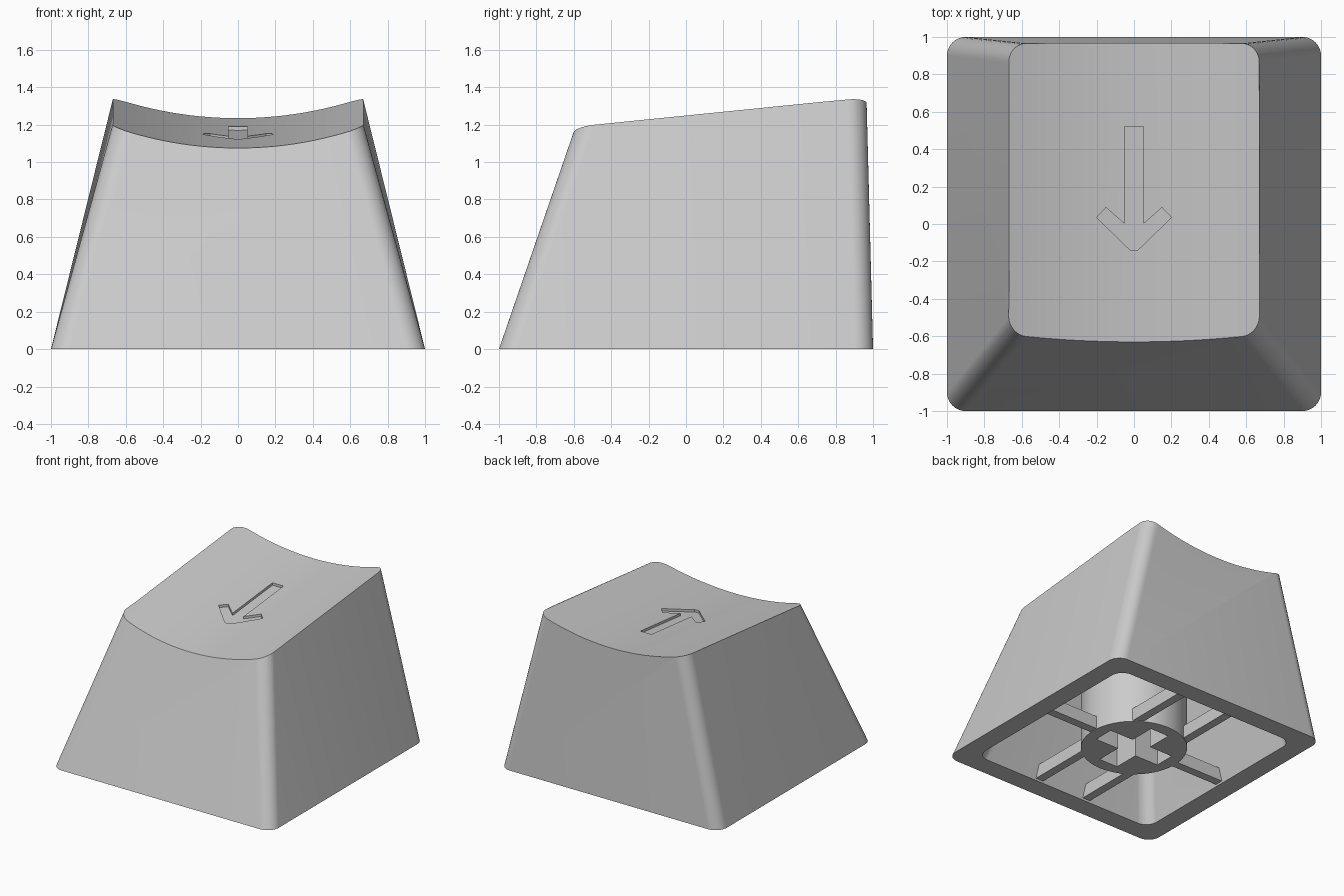
import bpy, bmesh, math

old = bpy.data.objects.get("Cube")
if old:
    bpy.data.objects.remove(old, do_unlink=True)

# One light grey plastic
plastic = bpy.data.materials.new("light_grey_plastic")
plastic.use_nodes = True
GREY = (0.6, 0.6, 0.6, 1)
plastic.diffuse_color = GREY
plastic.node_tree.nodes["Principled BSDF"].inputs["Base Color"].default_value = GREY

SLOPE = 0.1          # tilt of the top from front to back
DISH_R = 2.1         # radius of the scooped top


def add_object(name, bm):
    bmesh.ops.recalc_face_normals(bm, faces=bm.faces)
    mesh = bpy.data.meshes.new(name)
    bm.to_mesh(mesh)
    bm.free()
    mesh.materials.append(plastic)
    obj = bpy.data.objects.new(name, mesh)
    bpy.context.collection.objects.link(obj)
    return obj


def rounded_rect(x, y0, y1, r, steps=10):
    """Outline of a rounded rectangle, counter-clockwise."""
    corners = [(x - r, y1 - r), (r - x, y1 - r), (r - x, y0 + r), (x - r, y0 + r)]
    pts = []
    for i, (cx, cy) in enumerate(corners):
        for k in range(steps + 1):
            a = math.pi / 2 * (i + k / steps)
            pts.append((cx + r * math.cos(a), cy + r * math.sin(a)))
    return pts


def loft(name, low, high):
    """Closed solid between two loops of 3D points."""
    bm = bmesh.new()
    a = [bm.verts.new(p) for p in low]
    b = [bm.verts.new(p) for p in high]
    n = len(a)
    for i in range(n):
        j = (i + 1) % n
        bm.faces.new((a[i], a[j], b[j], b[i]))
    bm.faces.new(a[::-1])
    bm.faces.new(b)
    return add_object(name, bm)


def prism(name, outline, z0, z1):
    return loft(name, [(x, y, z0) for x, y in outline], [(x, y, z1) for x, y in outline])


def box(name, x0, x1, y0, y1, z0, z1):
    return prism(name, [(x0, y0), (x1, y0), (x1, y1), (x0, y1)], z0, z1)


def dish(name, drop=0):
    """Big cylinder lying front to back, tilted with the top."""
    tilt = math.atan(SLOPE)
    bpy.ops.mesh.primitive_cylinder_add(
        vertices=256, radius=DISH_R, depth=4,
        location=(0, 0, 1.138 - drop + DISH_R / math.cos(tilt)),
        rotation=(tilt - math.pi / 2, 0, 0))
    obj = bpy.context.object
    obj.name = name
    obj.data.materials.append(plastic)
    return obj


def boolean(obj, cutter, operation="DIFFERENCE"):
    mod = obj.modifiers.new("cut", "BOOLEAN")
    mod.operation = operation
    mod.solver = "EXACT"
    mod.object = cutter
    bpy.context.view_layer.objects.active = obj
    bpy.ops.object.modifier_apply(modifier=mod.name)
    bpy.data.objects.remove(cutter, do_unlink=True)


def smooth(obj):
    bpy.ops.object.select_all(action="DESELECT")
    obj.select_set(True)
    bpy.context.view_layer.objects.active = obj
    bpy.ops.object.shade_smooth_by_angle(angle=math.radians(30))


# Cap body: tapered, run past the top so the dish can trim it
base = [(x, y, 0) for x, y in rounded_rect(1, -1, 1, 0.1)]
rim = [(x, y, 1.249 + 0.097 * y) for x, y in rounded_rect(0.67, -0.59, 0.965, 0.1)]
over = [tuple(p + (q - p) * 1.08 for p, q in zip(a, b)) for a, b in zip(base, rim)]
cap = loft("cap_body", base, over)
boolean(cap, dish("dish_cutter"))

# Hollow underside
low = [(x, y, -0.02) for x, y in rounded_rect(0.845, -0.845, 0.845, 0.1)]
high = [(x, y, 0.95 + SLOPE * y) for x, y in rounded_rect(0.56, -0.52, 0.81, 0.1)]
boolean(cap, loft("cavity_cutter", low, high))

# Engraved arrow whose floor follows the dish
half = [(0.05, 0.52), (0.05, 0), (0.15, 0.088), (0.2, 0.035), (0.02, -0.14)]
arrow = prism("arrow_cutter", half + [(-x, y) for x, y in reversed(half)], 1.0, 1.4)
boolean(arrow, dish("arrow_floor", drop=0.02), "INTERSECT")
boolean(cap, arrow)
smooth(cap)

# Round stem with a cross-shaped socket
circle = [(0.4 * math.cos(a), 0.4 * math.sin(a))
          for a in (2 * math.pi * i / 64 for i in range(64))]
stem = prism("stem", circle, 0.01, 1.0)
L, W = 0.3, 0.085
boolean(stem, box("socket_x", -L, L, -W, W, -0.1, 0.5))
boolean(stem, box("socket_y", -W, W, -L, L, -0.1, 0.5))
smooth(stem)

# Ribs joining the stem to the walls
T, Z0, Z1 = 0.035, 0.015, 0.12
for side, label in ((1, "left"), (-1, "right")):
    x0, x1 = sorted((side * 0.35, side * 0.88))
    box(label + "_cross_rib", x0, x1, -T, T, Z0, Z1)
    for end, word in ((1, "back"), (-1, "front")):
        y0, y1 = sorted((end * 0.3, end * 0.88))
        cx = side * 0.23
        box(f"{word}_{label}_rib", cx - T, cx + T, y0, y1, Z0, Z1)
